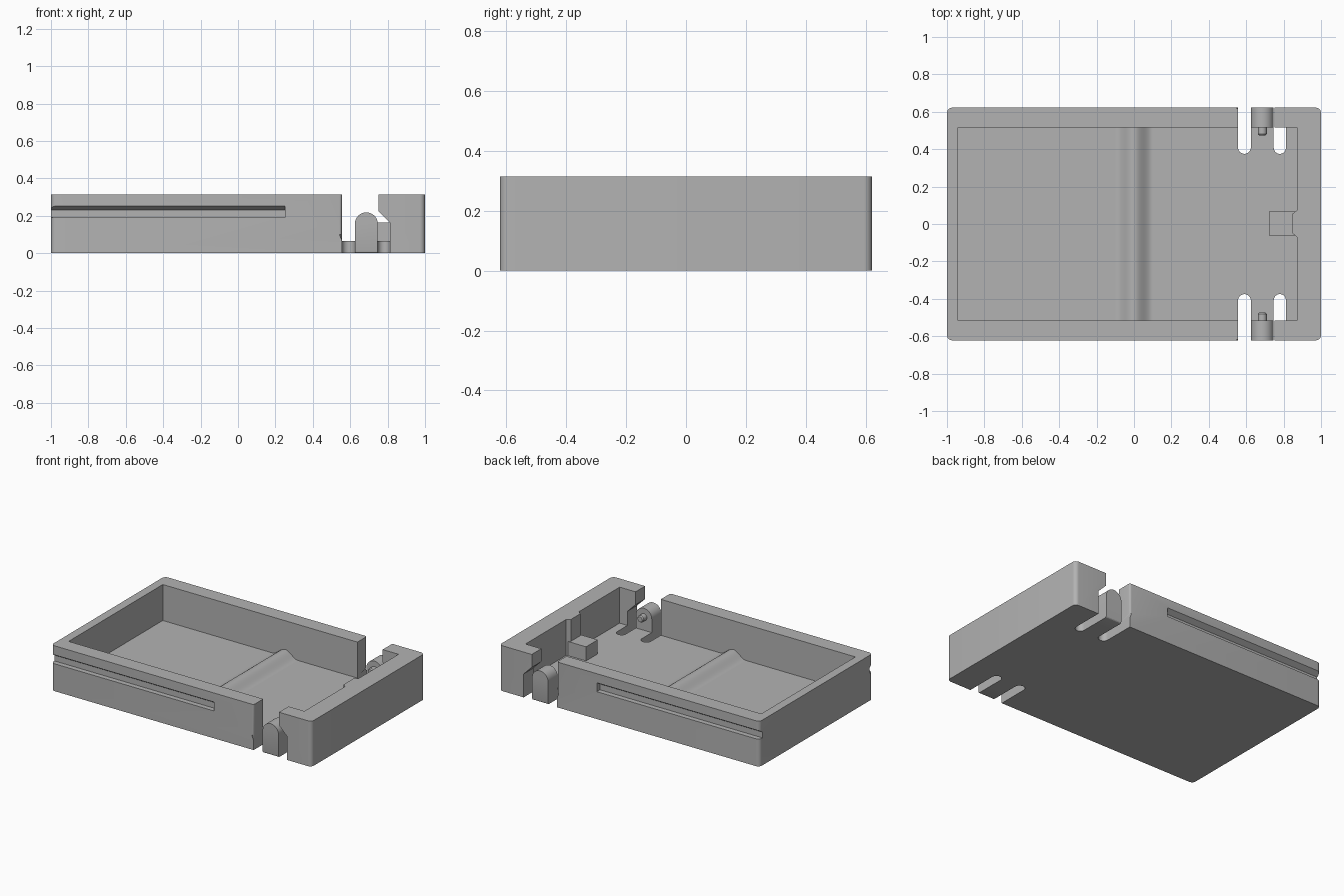
import bpy, bmesh, math
from mathutils import Vector

cube = bpy.data.objects.get("Cube")
if cube:
    bpy.data.objects.remove(cube, do_unlink=True)

GREY = (0.45, 0.45, 0.45, 1)
mat = bpy.data.materials.new("plain grey")
mat.use_nodes = True
mat.diffuse_color = GREY
mat.node_tree.nodes["Principled BSDF"].inputs["Base Color"].default_value = GREY

HALF_Y, WALL_Y, HEIGHT, FLOOR = 0.622, 0.517, 0.315, 0.065


def prism(name, points, axis, lo, hi):
    """Extrude a flat outline along 'x', 'y' or 'z' from lo to hi."""
    place = {"x": lambda a, b, c: (c, a, b),
             "y": lambda a, b, c: (a, c, b),
             "z": lambda a, b, c: (a, b, c)}[axis]
    bm = bmesh.new()
    face = bm.faces.new([bm.verts.new(place(a, b, lo)) for a, b in points])
    ext = bmesh.ops.extrude_face_region(bm, geom=[face])
    shift = Vector(place(0, 0, hi - lo))
    bmesh.ops.translate(bm, vec=shift, verts=[v for v in ext["geom"] if isinstance(v, bmesh.types.BMVert)])
    bmesh.ops.recalc_face_normals(bm, faces=bm.faces)
    mesh = bpy.data.meshes.new(name)
    bm.to_mesh(mesh)
    bm.free()
    mesh.materials.append(mat)
    obj = bpy.data.objects.new(name, mesh)
    bpy.context.collection.objects.link(obj)
    return obj


def rect(x0, x1, y0, y1):
    return [(x0, y0), (x1, y0), (x1, y1), (x0, y1)]


def arc(cx, cy, r, start, end, steps=16):
    angles = [math.radians(start + (end - start) * i / steps) for i in range(steps + 1)]
    return [(cx + r * math.cos(a), cy + r * math.sin(a)) for a in angles]


def activate(obj):
    bpy.ops.object.select_all(action="DESELECT")
    obj.select_set(True)
    bpy.context.view_layer.objects.active = obj


def combine(obj, tool, operation):
    mod = obj.modifiers.new("cut", "BOOLEAN")
    mod.operation, mod.solver, mod.object = operation, "EXACT", tool
    activate(obj)
    bpy.ops.object.modifier_apply(modifier=mod.name)
    bpy.data.objects.remove(tool, do_unlink=True)


def bevel_edges(obj, test, width, segments):
    """Bevel the edges whose two end points both pass the test."""
    bm = bmesh.new()
    bm.from_mesh(obj.data)
    edges = [e for e in bm.edges if all(test(v.co) for v in e.verts)
             and abs(e.verts[0].co.z - e.verts[1].co.z) > 0.1]
    bmesh.ops.bevel(bm, geom=edges, offset=width, segments=segments,
                    profile=0.5, affect="EDGES")
    bm.to_mesh(obj.data)
    bm.free()


def smooth(obj):
    activate(obj)
    bpy.ops.object.shade_smooth_by_angle(angle=math.radians(30))


# Tray shell with rounded upright corners and an open cavity
tray = prism("tray", rect(-1, 1, -HALF_Y, HALF_Y), "z", 0, HEIGHT)
bevel_edges(tray, lambda c: True, 0.028, 6)
combine(tray, prism("cavity", rect(-0.94, 0.872, -WALL_Y, WALL_Y), "z", FLOOR, 0.5), "DIFFERENCE")

for side in (-1, 1):
    # Side wall opening with an undercut beside the hinge tab
    gap = [(0.556, FLOOR), (0.812, FLOOR), (0.812, 0.163), (0.75, 0.225), (0.75, 0.5), (0.556, 0.5)]
    combine(tray, prism("gap", gap, "y", side * 0.45, side * 0.8), "DIFFERENCE")
    # Round-ended slots that free the tab from the floor
    for x0, x1 in ((0.556, 0.625), (0.747, 0.812)):
        r = (x1 - x0) / 2
        slot = [(x, side * y) for x, y in
                [(x1, 0.8), (x0, 0.8)] + arc((x0 + x1) / 2, 0.375 + r, r, 180, 360)]
        combine(tray, prism("slot", slot, "z", -0.2, 0.1), "DIFFERENCE")
    # Sliding groove with a sloped upper lip, open at the left end
    out, deep = side * 0.7, side * (HALF_Y - 0.035)
    groove = [(out, 0.19), (deep, 0.19), (deep, 0.23), (side * HALF_Y, 0.252), (out, 0.252)]
    combine(tray, prism("groove", groove, "x", -1.2, 0.25), "DIFFERENCE")

# Soften the wall ends at the openings
bevel_edges(tray, lambda c: abs(c.x - 0.556) < 0.002 and abs(abs(c.y) - HALF_Y) < 0.002, 0.014, 4)
smooth(tray)

for side, label in ((-1, "front"), (1, "back")):
    # Round-topped hinge tab
    outline = [(0.625, 0.0)] + arc(0.686, 0.157, 0.061, 180, 0, 24) + [(0.747, 0.0)]
    tab = prism(label + "_hinge_tab", outline, "y", side * WALL_Y, side * HALF_Y)
    bm = bmesh.new()
    bm.from_mesh(tab.data)
    foot = [e for e in bm.edges if all(v.co.z < 0.001 and abs(v.co.y) > 0.6 for v in e.verts)]
    bmesh.ops.bevel(bm, geom=foot, offset=0.012, segments=3, profile=0.5, affect="EDGES")
    bm.to_mesh(tab.data)
    bm.free()
    smooth(tab)
    # Trim the floor lip so the tab's softened foot is the outer face
    combine(tray, prism("trim", rect(0.6, 0.78, -0.1, 0.1), "y", side * (WALL_Y + 0.01), side * 0.8), "DIFFERENCE")
    # Hinge pin with a chamfered tip
    pin = prism(label + "_hinge_pin", arc(0.686, 0.157, 0.024, 0, 345, 23), "y",
                side * 0.482, side * (WALL_Y + 0.01))
    tip = prism(label + "_pin_tip", arc(0.686, 0.157, 0.024, 0, 345, 23), "y", side * 0.474, side * 0.482)
    for v in tip.data.vertices:
        if abs(v.co.y) < 0.478:
            v.co.x = 0.686 + (v.co.x - 0.686) * 0.75
            v.co.z = 0.157 + (v.co.z - 0.157) * 0.75
    smooth(pin)
    smooth(tip)

# Stop block with the thickened end wall behind it
prism("stop_block", rect(0.722, 0.86, -0.062, 0.066), "z", FLOOR - 0.01, 0.163)
prism("end_wall_boss", [(0.88, -0.07), (0.872, -0.07), (0.847, -0.05), (0.847, 0.054),
                        (0.872, 0.074), (0.88, 0.074)], "z", FLOOR - 0.01, HEIGHT)

# Soft ridge across the floor
wave = [(-0.1 + 0.2 * i / 32, FLOOR + 0.025 * (1 - math.cos(math.tau * i / 32))) for i in range(33)]
ridge = prism("floor_ridge", [(-0.1, FLOOR - 0.01)] + wave + [(0.1, FLOOR - 0.01)], "y", -WALL_Y, WALL_Y)
smooth(ridge)
